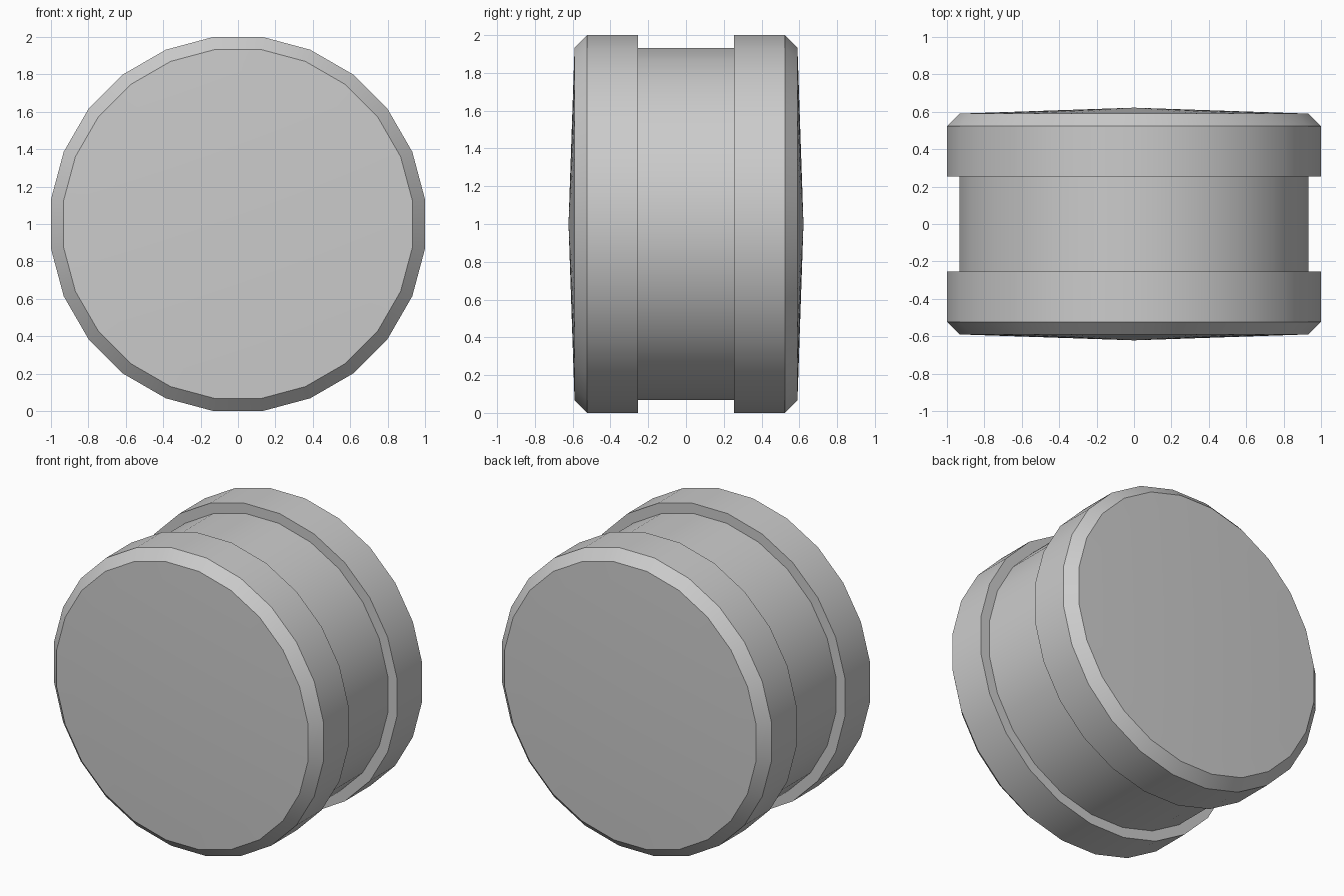
import bpy, bmesh, math

if "Cube" in bpy.data.objects:
    bpy.data.objects.remove(bpy.data.objects["Cube"])

SIDES = 24
K = 1 / math.cos(math.pi / SIDES)   # flat-to-flat radius -> corner radius

# Half profile (radius, y): groove floor, groove wall, band, chamfer, end cap
half = [(0.933, 0.255), (1.0, 0.255), (1.0, 0.523), (0.933, 0.59), (0.82, 0.594)]
profile = [(r, -y) for r, y in reversed(half)] + half

bm = bmesh.new()

# Lathe the profile around the y axis
rings = []
for r, y in profile:
    ring = []
    for i in range(SIDES):
        a = 2 * math.pi * (i + 0.5) / SIDES
        ring.append(bm.verts.new((r * K * math.cos(a), y, 1 + r * K * math.sin(a))))
    rings.append(ring)
for a, b in zip(rings, rings[1:]):
    for i in range(SIDES):
        j = (i + 1) % SIDES
        bm.faces.new((a[i], a[j], b[j], b[i]))

# Shallow pointed end caps
for ring, y in ((rings[0], -0.622), (rings[-1], 0.622)):
    tip = bm.verts.new((0, y, 1))
    for i in range(SIDES):
        bm.faces.new((ring[i], ring[(i + 1) % SIDES], tip))

bmesh.ops.recalc_face_normals(bm, faces=bm.faces)
mesh = bpy.data.meshes.new("grooved_roller")
bm.to_mesh(mesh)
bm.free()
roller = bpy.data.objects.new("grooved_roller", mesh)
bpy.context.collection.objects.link(roller)

# Smooth sides, crisp rims
bpy.context.view_layer.objects.active = roller
roller.select_set(True)
bpy.ops.object.shade_smooth_by_angle(angle=math.radians(30))
